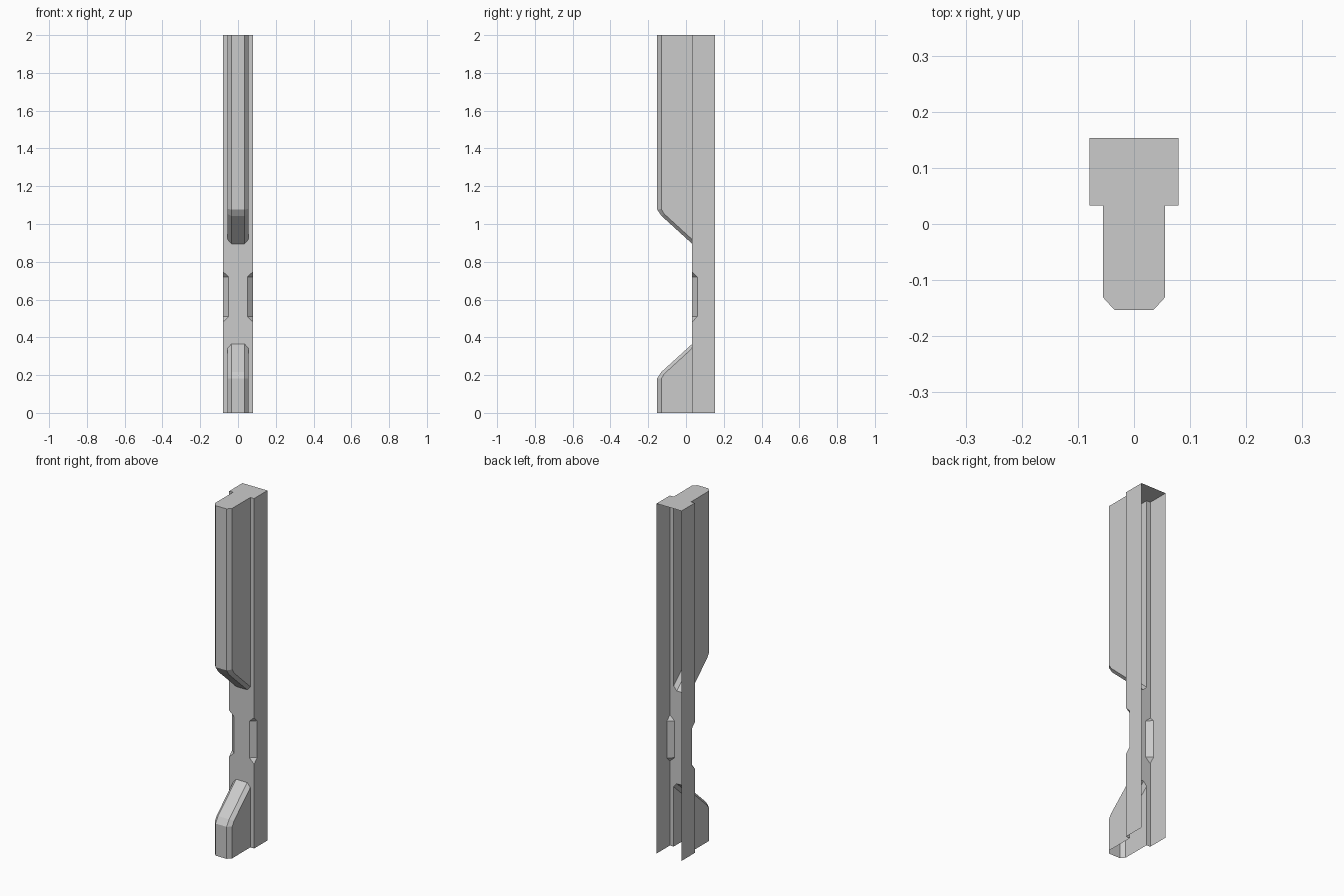
import bpy
import bmesh
from mathutils import Vector

cube = bpy.data.objects.get("Cube")
if cube:
    bpy.data.objects.remove(cube, do_unlink=True)

grey = bpy.data.materials.new("light_grey")
grey.use_nodes = True
colour = (0.6, 0.6, 0.6, 1)
grey.diffuse_color = colour
grey.node_tree.nodes["Principled BSDF"].inputs["Base Color"].default_value = colour

HEIGHT = 2.0
BACK, STEP, NOSE_SIDE, NOSE = 0.153, 0.033, -0.131, -0.153
BODY_X, RIB_X, NOSE_X = 0.079, 0.055, 0.035
MIDDLE = 0.63     # the two ribs mirror about this height


def build(name, half_faces):
    """Mirror the faces of the +x half, weld, and point the open shell forwards."""
    bm = bmesh.new()
    for points in half_faces:
        for side in (1, -1):
            bm.faces.new([bm.verts.new((side * x, y, z)) for x, y, z in points])
    bmesh.ops.remove_doubles(bm, verts=bm.verts, dist=0.0005)
    bmesh.ops.recalc_face_normals(bm, faces=bm.faces)
    facing = sum((f.normal * f.calc_area() for f in bm.faces), Vector())
    if facing.y > 0:
        bmesh.ops.reverse_faces(bm, faces=bm.faces)
    bmesh.ops.dissolve_limit(bm, angle_limit=0.01, verts=bm.verts, edges=bm.edges)
    mesh = bpy.data.meshes.new(name)
    bm.to_mesh(mesh)
    bm.free()
    mesh.materials.append(grey)
    obj = bpy.data.objects.new(name, mesh)
    bpy.context.collection.objects.link(obj)


# Rib outline from foot to nose, as (y, height above the middle)
ridge = [(STEP, 0.265), (-0.13, 0.413), (NOSE, 0.447)]
edge = [(STEP, 0.288), (-0.115, 0.423), (NOSE_SIDE, 0.449)]


def rib(name, direction, end):
    def place(x, outline):
        return [(x, y, MIDDLE + direction * h) for y, h in outline] + [(x, outline[-1][0], end)]

    centre, crest, flank = place(0, ridge), place(NOSE_X, ridge), place(RIB_X, edge)
    faces = []
    for a, b in ((centre, crest), (crest, flank)):
        for i in range(len(a) - 1):
            faces.append([a[i], b[i], b[i + 1], a[i + 1]])
    faces.append(flank + [(RIB_X, STEP, end)])
    if direction > 0:      # only the top end is closed
        faces.append([centre[-1], crest[-1], flank[-1], (RIB_X, STEP, end), (0, STEP, end)])
    build(name, faces)


rib("upper_rib", 1, HEIGHT)
rib("lower_rib", -1, 0)

# Channel body: front plate with rib openings, side walls, top cap; back and bottom open
notch = [(0, 0.482), (1, 0.51), (1, 0.72), (0, 0.747)]   # (depth, z)
up, low = MIDDLE + ridge[0][1], MIDDLE - ridge[0][1]
up_side, low_side = MIDDLE + edge[0][1], MIDDLE - edge[0][1]
front_notch = [(BODY_X - 0.03 * d, STEP, z) for d, z in notch]
side_notch = [(BODY_X, STEP + 0.027 * d, z) for d, z in notch]

plate = [(x, STEP, z) for x, z in
         ((0, low), (NOSE_X, low), (RIB_X, low_side), (RIB_X, 0), (BODY_X, 0))]
plate += front_notch
plate += [(x, STEP, z) for x, z in
          ((BODY_X, HEIGHT), (RIB_X, HEIGHT), (RIB_X, up_side), (NOSE_X, up), (0, up))]
wall = [(BODY_X, BACK, 0), (BODY_X, STEP, 0)] + side_notch
wall += [(BODY_X, STEP, HEIGHT), (BODY_X, BACK, HEIGHT)]
cap = [(0, STEP, HEIGHT), (RIB_X, STEP, HEIGHT), (BODY_X, STEP, HEIGHT),
       (BODY_X, BACK, HEIGHT), (0, BACK, HEIGHT)]
chamfer = [front_notch[1], front_notch[2], side_notch[2], side_notch[1]]
ends = [[front_notch[0], front_notch[1], side_notch[1]],
        [front_notch[3], front_notch[2], side_notch[2]]]
build("channel_body", [plate, wall, cap, chamfer] + ends)
